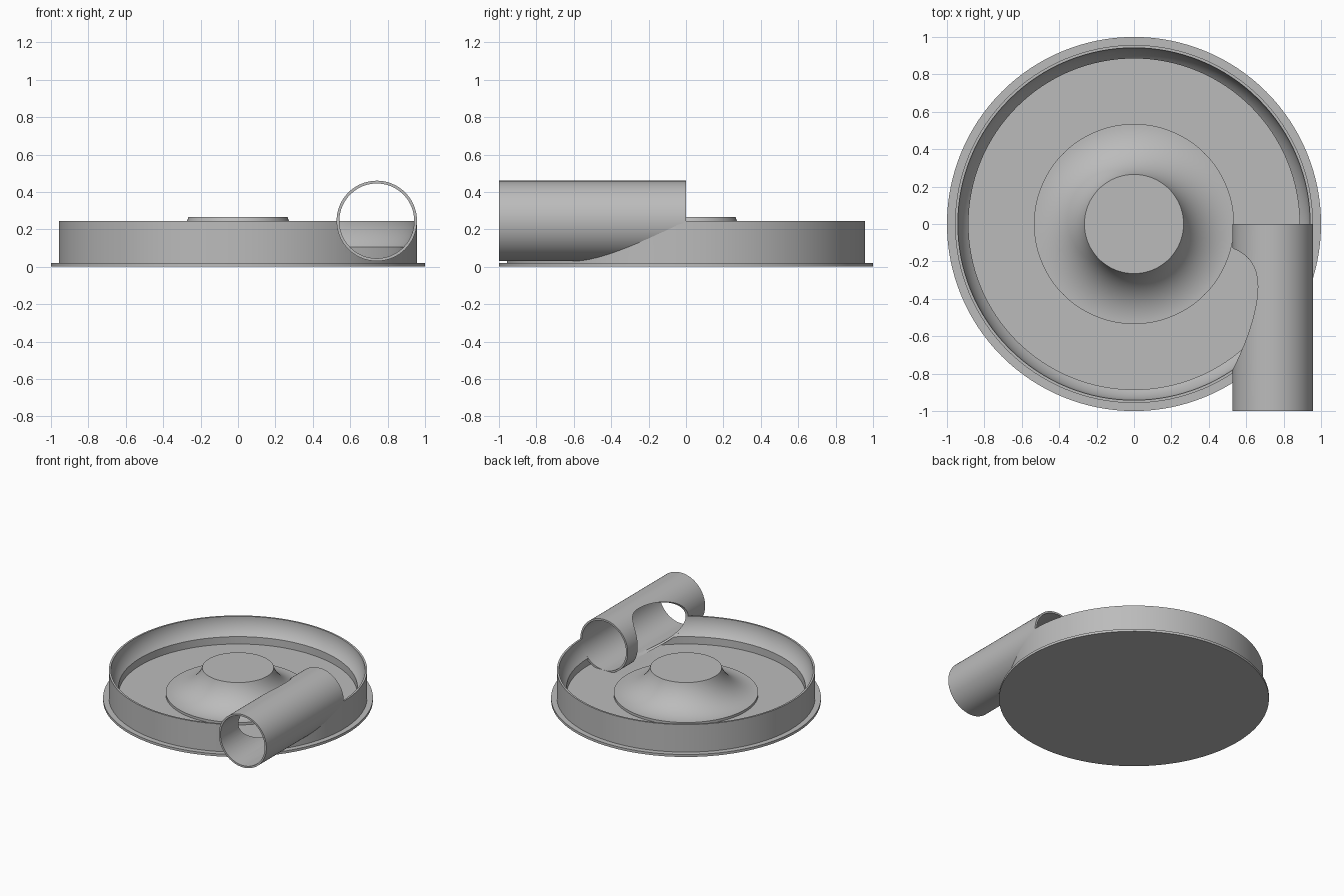
import bpy, bmesh, math

if "Cube" in bpy.data.objects:
    bpy.data.objects.remove(bpy.data.objects["Cube"])

SEG = 128
R_MID, Z_MID, BORE, PIPE = 0.742, 0.245, 0.2, 0.215   # channel centre and radii

grey = bpy.data.materials.new("plain_grey")
grey.diffuse_color = (0.5, 0.5, 0.5, 1)
grey.use_nodes = True
grey.node_tree.nodes["Principled BSDF"].inputs["Base Color"].default_value = grey.diffuse_color


def finish(name, bm):
    bmesh.ops.remove_doubles(bm, verts=bm.verts, dist=1e-5)
    bmesh.ops.recalc_face_normals(bm, faces=bm.faces)
    mesh = bpy.data.meshes.new(name)
    bm.to_mesh(mesh)
    bm.free()
    mesh.materials.append(grey)
    obj = bpy.data.objects.new(name, mesh)
    bpy.context.collection.objects.link(obj)
    return obj


def revolve(name, profile, closed=False):
    """Spin an (r, z) profile around the z axis."""
    bm = bmesh.new()
    vs = [bm.verts.new((r, 0, z)) for r, z in profile]
    es = [bm.edges.new(p) for p in zip(vs, vs[1:])]
    if closed:
        es.append(bm.edges.new((vs[-1], vs[0])))
    bmesh.ops.spin(bm, geom=vs + es, cent=(0, 0, 0), axis=(0, 0, 1),
                   angle=2 * math.pi, steps=SEG, use_duplicate=False)
    return finish(name, bm)


def cylinder_y(name, radii, y0, y1, n=96):
    """Cylinder (one radius) or tube (two radii) along y at the channel centre."""
    bm = bmesh.new()
    rings = []
    path = [(radii[0], y0), (radii[0], y1)]
    if len(radii) == 2:
        path += [(radii[1], y1), (radii[1], y0)]
    for r, y in path:
        rings.append([bm.verts.new((R_MID + r * math.cos(2 * math.pi * i / n), y,
                                    Z_MID + r * math.sin(2 * math.pi * i / n)))
                      for i in range(n)])
    pairs = list(zip(rings, rings[1:]))
    if len(radii) == 2:
        pairs.append((rings[-1], rings[0]))
    else:
        bm.faces.new(rings[0])
        bm.faces.new(rings[1])
    for a, b in pairs:
        for i in range(n):
            j = (i + 1) % n
            bm.faces.new((a[i], a[j], b[j], b[i]))
    return finish(name, bm)


def activate(obj):
    bpy.ops.object.select_all(action='DESELECT')
    obj.select_set(True)
    bpy.context.view_layer.objects.active = obj


def cut(obj, cutter):
    mod = obj.modifiers.new("cut", 'BOOLEAN')
    mod.operation, mod.solver, mod.object = 'DIFFERENCE', 'EXACT', cutter
    activate(obj)
    bpy.ops.object.modifier_apply(modifier=mod.name)
    bpy.data.objects.remove(cutter)


# Casing: flanged base, outer wall with rounded channel, step and floor
end = math.acos((0.885 - R_MID) / BORE)
channel = [(R_MID + BORE * math.cos(end * i / 12), Z_MID - BORE * math.sin(end * i / 12))
           for i in range(13)]
casing = revolve("casing", [(0, 0), (1, 0), (1, 0.02), (0.957, 0.02), (0.957, Z_MID)]
                 + channel + [(0.885, 0.045), (0, 0.045)])
cut(casing, cylinder_y("bore_cutter", [BORE + 0.0005], -1.1, -0.005))

# Outlet pipe, opened where it meets the ring channel
pipe = cylinder_y("outlet_pipe", [PIPE, BORE], -1, 0)
ring = [(R_MID + 0.1995 * math.cos(2 * math.pi * i / 64),
         Z_MID + 0.1995 * math.sin(2 * math.pi * i / 64)) for i in range(64)]
cut(pipe, revolve("ring_cutter", ring, closed=True))

# Flared centre hub with a thin lip at its foot
rad, foot = 0.282, 0.065
sweep = math.asin(0.27 / rad)
flare = [(0.535 - rad * math.sin(sweep * i / 20), foot + rad * (1 - math.cos(sweep * i / 20)))
         for i in range(21)]
hub = revolve("hub", [(0, 0.04), (0.535, 0.04)] + flare + [(0, flare[-1][1])])

for obj in (casing, pipe, hub):
    activate(obj)
    bpy.ops.object.shade_smooth_by_angle(angle=math.radians(30))
